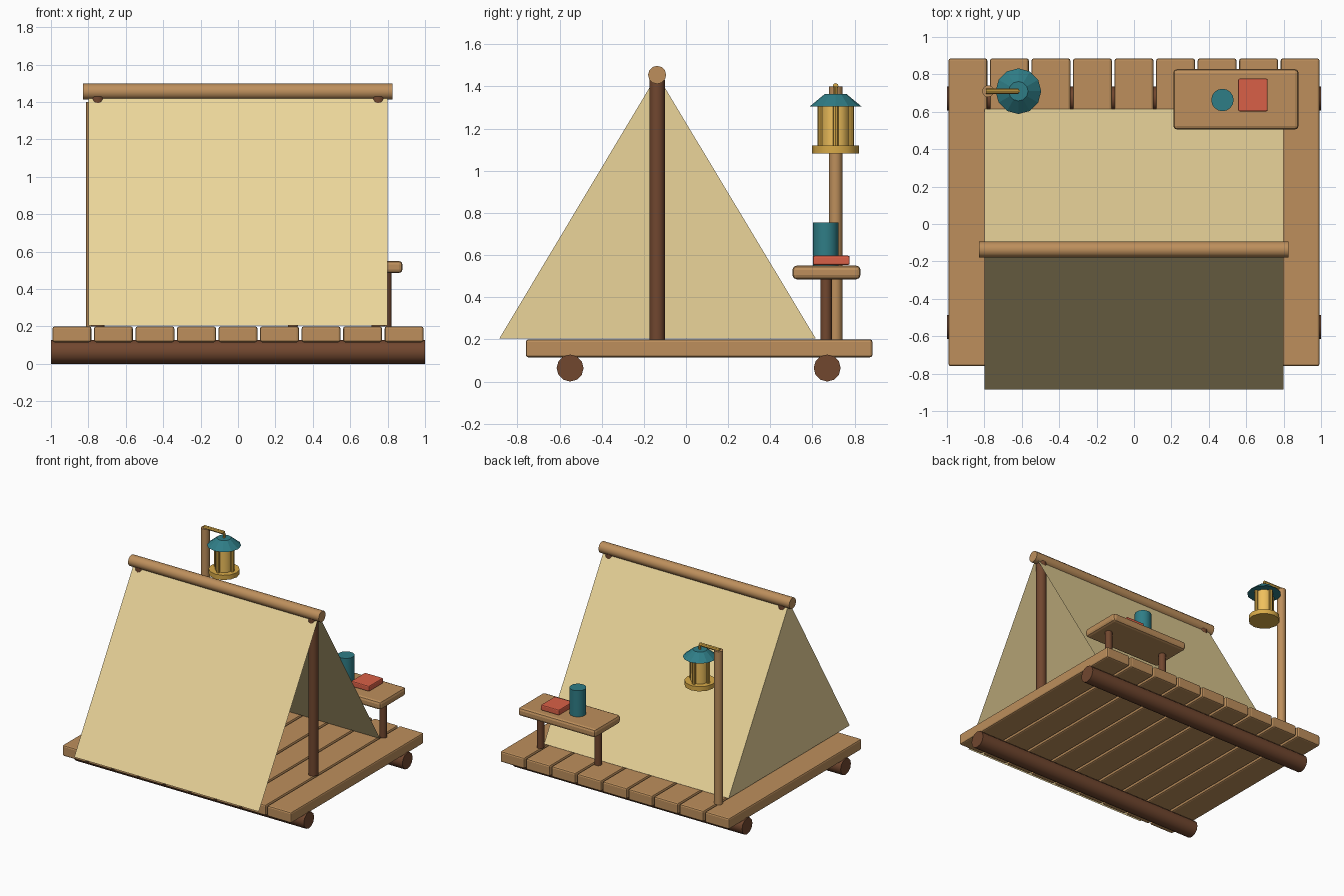
import bpy, bmesh
from math import radians
from mathutils import Vector

if "Cube" in bpy.data.objects:
    bpy.data.objects.remove(bpy.data.objects["Cube"])


def material(name, hex_code):
    rgb = [int(hex_code[i:i + 2], 16) / 255 for i in (0, 2, 4)]
    m = bpy.data.materials.new(name)
    m.diffuse_color = [c / 12.92 if c < 0.04 else ((c + 0.055) / 1.055) ** 2.4 for c in rgb] + [1]
    m.use_nodes = True
    m.node_tree.nodes["Principled BSDF"].inputs["Base Color"].default_value = m.diffuse_color
    return m


LIGHT = material("light_wood", "BD8F5C")
DARK = material("dark_wood", "71472F")
CANVAS = material("canvas", "EBD59A")
TEAL = material("teal", "2F7D86")
RED = material("red", "D96047")
GOLD = material("gold", "D8AA48")
GLOW = material("glow", "EFC05C")


def rod(name, a, b, r, mat, sides=12, r2=None, smooth=True):
    """Cylinder or cone from point a to point b."""
    a, b = Vector(a), Vector(b)
    d = b - a
    bpy.ops.mesh.primitive_cone_add(vertices=sides, radius1=r, radius2=r if r2 is None else r2,
                                    depth=d.length, location=(a + b) / 2,
                                    rotation=d.to_track_quat('Z', 'Y').to_euler())
    ob = bpy.context.object
    ob.name = name
    ob.data.materials.append(mat)
    if smooth:
        bpy.ops.object.shade_smooth_by_angle(angle=radians(40))
    return ob


def box(name, lo, hi, mat, bevel):
    """Bevelled box between two corners."""
    lo, hi = Vector(lo), Vector(hi)
    bpy.ops.mesh.primitive_cube_add(size=1, location=(lo + hi) / 2)
    ob = bpy.context.object
    ob.name = name
    ob.scale = hi - lo
    bpy.ops.object.transform_apply(location=False, rotation=False, scale=True)
    ob.data.materials.append(mat)
    mod = ob.modifiers.new("bevel", 'BEVEL')
    mod.width, mod.segments = bevel, 2
    return ob


# Raft deck: two log runners and nine planks
for label, y in (("front", -0.55), ("back", 0.67)):
    rod(f"{label}_log", (-1, y, 0.064), (1, y, 0.064), 0.064, DARK)
for i in range(9):
    x = (i - 4) * 0.222
    box(f"plank_{i + 1}", (x - 0.104, -0.76, 0.115), (x + 0.104, 0.885, 0.2), LIGHT, 0.012)

# Tent frame: two poles and a ridge beam
RIDGE_Y, RIDGE_Z = -0.137, 1.455
for label, x in (("left", -0.75), ("right", 0.75)):
    rod(f"{label}_tent_pole", (x, RIDGE_Y, 0.2), (x, RIDGE_Y, 1.43), 0.037, DARK)
rod("ridge_beam", (-0.828, RIDGE_Y, RIDGE_Z), (0.825, RIDGE_Y, RIDGE_Z), 0.043, LIGHT)

# Tent cloth: two slopes and a closed left end, open on the right
bm = bmesh.new()
left, right = [[bm.verts.new((x, y, z)) for y, z in
                ((-0.885, 0.205), (RIDGE_Y, RIDGE_Z), (0.615, 0.205))] for x in (-0.8, 0.8)]
for i in (0, 1):
    bm.faces.new((left[i], right[i], right[i + 1], left[i + 1]))
bm.faces.new(left)
bmesh.ops.recalc_face_normals(bm, faces=bm.faces)
mesh = bpy.data.meshes.new("tent_cloth")
bm.to_mesh(mesh)
bm.free()
mesh.materials.append(CANVAS)
bpy.context.collection.objects.link(bpy.data.objects.new("tent_cloth", mesh))

# Side table with a cup and a book
box("table_top", (0.21, 0.505, 0.485), (0.88, 0.828, 0.55), LIGHT, 0.02)
for label, x in (("left", 0.295), ("right", 0.795)):
    rod(f"{label}_table_leg", (x, 0.665, 0.2), (x, 0.665, 0.49), 0.027, DARK)
rod("cup", (0.473, 0.663, 0.55), (0.473, 0.663, 0.755), 0.06, TEAL, 16)
box("book", (0.557, 0.602, 0.553), (0.715, 0.777, 0.597), RED, 0.008)

# Lantern post and hanging arm
LX, LY = -0.618, 0.71
rod("lantern_post", (-0.78, LY, 0.2), (-0.78, LY, 1.4), 0.032, LIGHT)
rod("lantern_arm", (-0.79, LY, 1.402), (LX, LY, 1.402), 0.014, GOLD, 8)
rod("lantern_hook", (LX, LY, 1.36), (LX, LY, 1.4), 0.009, GOLD, 8)

# Lantern: base, glass, four bars and a sloped roof
rod("lantern_base", (LX, LY, 1.083), (LX, LY, 1.12), 0.111, GOLD, 12)
rod("lantern_glass", (LX, LY, 1.12), (LX, LY, 1.31), 0.066, GLOW, 12)
for i, (dx, dy) in enumerate(((1, 0), (0, 1), (-1, 0), (0, -1))):
    x, y = LX + dx * 0.073, LY + dy * 0.073
    rod(f"lantern_bar_{i + 1}", (x, y, 1.11), (x, y, 1.315), 0.013, GOLD, 8)
rod("lantern_roof", (LX, LY, 1.306), (LX, LY, 1.364), 0.122, TEAL, 12, 0.052, smooth=False)
